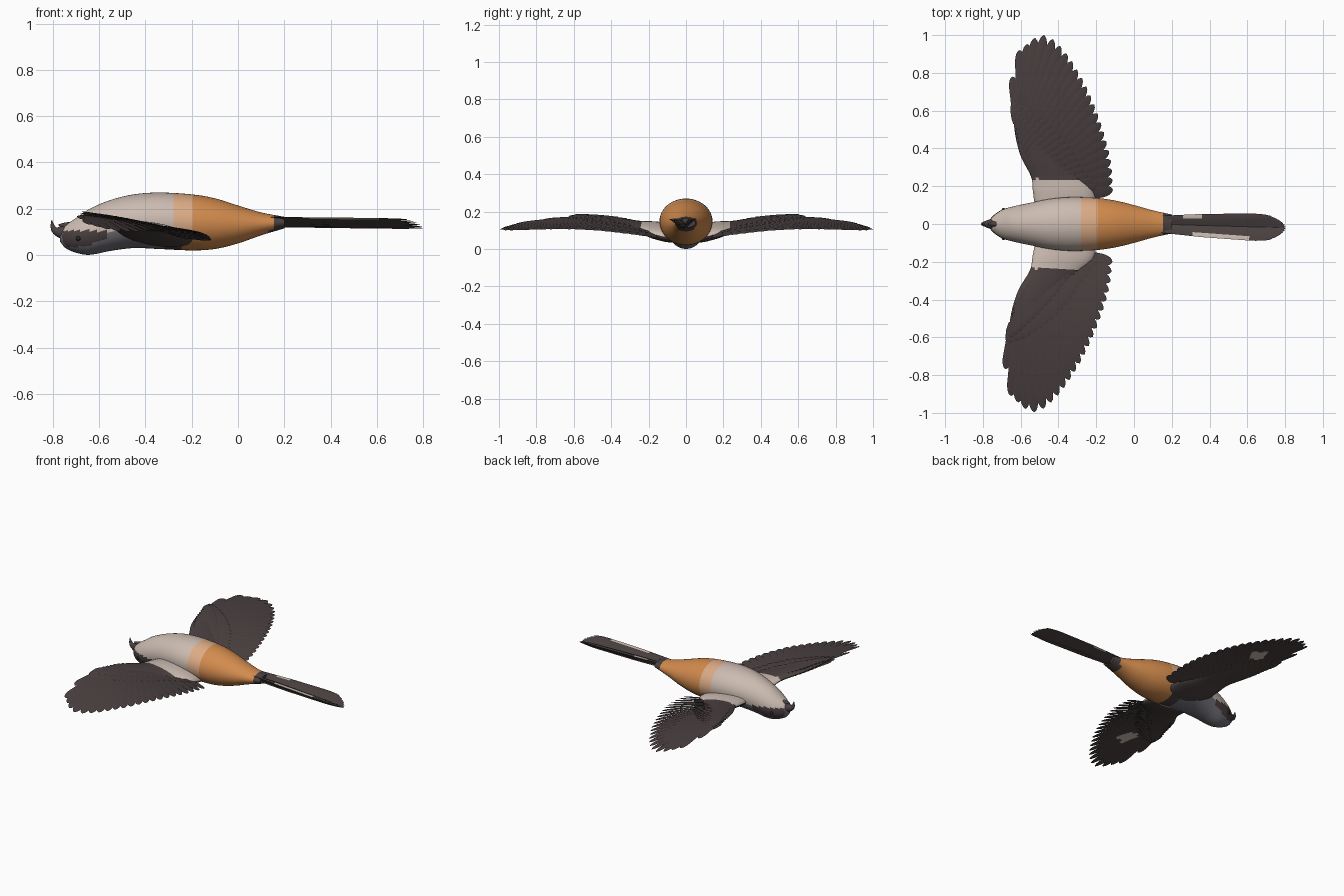
import bpy, bmesh
from math import sin, cos, pi, sqrt, radians
from mathutils import Vector, Matrix

cube = bpy.data.objects.get("Cube")
if cube:
    bpy.data.objects.remove(cube)


def material(name, red, green, blue):
    mat = bpy.data.materials.new(name)
    mat.use_nodes = True
    colour = (red, green, blue, 1)
    mat.diffuse_color = colour
    mat.node_tree.nodes["Principled BSDF"].inputs["Base Color"].default_value = colour
    return mat


MATERIALS = [
    material("dark brown", .07, .052, .052),
    material("cream", .6, .5, .44),
    material("orange", .65, .26, .075),
    material("pale orange", .72, .41, .24),
    material("slate grey", .17, .17, .2),
    material("black", .02, .018, .018),
]
DARK, CREAM, ORANGE, PALE_ORANGE, GREY, BLACK = range(len(MATERIALS))
made = []


def path(points, count):
    """Smooth curve through the points, resampled at even spacing."""
    pts = [Vector(p) for p in points]
    pts = [pts[0] * 2 - pts[1]] + pts + [pts[-1] * 2 - pts[-2]]
    dense = []
    for a, b, c, d in zip(pts, pts[1:], pts[2:], pts[3:]):
        for step in range(20):
            t = step / 20
            dense.append((b * 2 + (c - a) * t + (a * 2 - b * 5 + c * 4 - d) * t ** 2
                          + (b * 3 - a - c * 3 + d) * t ** 3) / 2)
    dense.append(pts[-2])
    lengths = [0]
    for a, b in zip(dense, dense[1:]):
        lengths.append(lengths[-1] + (b - a).length)
    result, k = [], 0
    for i in range(count):
        goal = lengths[-1] * i / (count - 1)
        while k < len(dense) - 2 and lengths[k + 1] < goal:
            k += 1
        span = lengths[k + 1] - lengths[k]
        result.append(dense[k].lerp(dense[k + 1], (goal - lengths[k]) / span))
    return result


def add_loft(bm, rings):
    """Skin a row of closed rings and cap both ends."""
    loops = [[bm.verts.new(p) for p in ring] for ring in rings]
    size = len(loops[0])
    for low, high in zip(loops, loops[1:]):
        for i in range(size):
            j = (i + 1) % size
            bm.faces.new((low[i], low[j], high[j], high[i]))
    bm.faces.new(loops[0])
    bm.faces.new(loops[-1])


def finish(name, bm, rule, transform=None):
    bmesh.ops.recalc_face_normals(bm, faces=bm.faces)
    for face in bm.faces:
        face.material_index = rule(face.calc_center_median(), face.normal)
    if transform:
        bm.transform(transform)
        bmesh.ops.recalc_face_normals(bm, faces=bm.faces)
    mesh = bpy.data.meshes.new(name)
    bm.to_mesh(mesh)
    bm.free()
    for mat in MATERIALS:
        mesh.materials.append(mat)
    obj = bpy.data.objects.new(name, mesh)
    bpy.context.collection.objects.link(obj)
    made.append(obj)


def plain(colour):
    return lambda centre, normal: colour


# Body: belly up, head toward -x; sections are x, top, bottom, half width
sections = [(-.77, .1, .06, .015), (-.745, .128, .03, .045), (-.7, .16, .01, .075),
            (-.64, .2, .001, .093), (-.55, .238, .018, .112), (-.45, .262, .03, .132),
            (-.34, .27, .026, .142), (-.2, .262, .02, .138), (-.1, .245, .026, .124),
            (0, .214, .05, .1), (.1, .184, .085, .072), (.2, .165, .115, .05)]


def body_rule(c, n):
    if c.x > (.155 if c.z > .11 else .135):
        return DARK
    if c.x > (-.2 if c.z > .1 else -.24):
        return ORANGE
    if c.x < -.57 and abs(c.y) > .03:
        mask_floor = .035 + max(0, c.x + .66) * .4
        if mask_floor < c.z < .105:
            return DARK
    if c.z > .1:
        return PALE_ORANGE if c.x > -.28 else CREAM
    return DARK if c.x > -.32 else GREY


bm = bmesh.new()
rings = []
for x, top, bottom, half in path(sections, 90):
    middle, tall = (top + bottom) / 2, (top - bottom) / 2
    rings.append([(x, half * cos(a * pi / 24), middle + tall * sin(a * pi / 24))
                  for a in range(48)])
add_loft(bm, rings)
finish("body", bm, body_rule)


# Beak: hooked upper bill and short lower bill, sections are x, z, radius
def bill(name, profile):
    bm, rings = bmesh.new(), []
    line = path(profile, 14)
    for i, (x, z, r) in enumerate(line):
        ahead = line[min(i + 1, 13)] - line[max(i - 1, 0)]
        across = Vector((-ahead.y, 0, ahead.x)).normalized()
        rings.append([Vector((x, 0, z)) + across * r * sin(a * pi / 8)
                      + Vector((0, r * .9 * cos(a * pi / 8), 0)) for a in range(16)])
    add_loft(bm, rings)
    finish(name, bm, plain(DARK))


bill("upper_bill", [(-.71, .092, .035), (-.76, .098, .028), (-.79, .106, .016),
                    (-.801, .125, .009), (-.805, .152, .001)])
bill("lower_bill", [(-.7, .118, .024), (-.74, .126, .016), (-.775, .13, .003)])

# Eyes
bm = bmesh.new()
for side in (-1, 1):
    spot = Matrix.Translation((-.69, side * .074, .072))
    bmesh.ops.create_uvsphere(bm, u_segments=12, v_segments=8, radius=.011, matrix=spot)
finish("eyes", bm, plain(BLACK))


def add_feather(bm, base, tip, width, height, roll=.14, bow=0):
    """Thin rounded vane whose height follows height(x, y)."""
    along = tip - base
    across = Vector((-along.y, along.x)).normalized()
    rings = []
    for step in range(17):
        t = 1 - (1 - step / 16) ** 1.4
        taper = sqrt(max(.002, 1 - max(0, (t - .78) / .22) ** 2))
        half = width / 2 * min(1, .6 + t) * taper
        ring = []
        for offset, lift in ((-1, 0), (0, .004), (1, 0), (0, -.004)):
            p = base + along * t + across * (offset * half + bow * sin(pi * t))
            ring.append((p.x, p.y, height(p.x, p.y) + roll * offset * half + lift * taper))
        rings.append(ring)
    add_loft(bm, rings)


# Wings: arched sheet of overlapping feathers
def wing_height(x, y):
    rise = .125 + .042 * sin(pi * min(1, max(0, (y - .1) / .9)) ** .95)
    return rise - .14 * (x + .62)


def wing_rule(c, n):
    near_patch = (c.xy - Vector((-.45, .64))).length < .06
    return CREAM if near_patch and n.z < 0 else DARK


def arm_rule(c, n):
    return CREAM if c.y < .235 + .05 * sin(c.x * 40) * (c.x + .4) and n.z > -.2 else DARK


bone = [(-.615, .56), (-.58, .42), (-.5, .3), (-.38, .17)]
flight_tips = [(-.605, .92), (-.485, 1), (-.38, .93), (-.28, .78), (-.21, .63),
               (-.155, .47), (-.12, .32), (-.112, .18)]
covert_tips = [(-.63, .64), (-.55, .61), (-.44, .53), (-.34, .42), (-.27, .3), (-.2, .2)]
arm = [(-.36, .06, .16, .05), (-.375, .17, .16, .04), (-.42, .25, .125, .026),
       (-.5, .36, .1, .02), (-.56, .48, .07, .016), (-.605, .6, .032, .009)]

pivot = Matrix.Translation((-.45, -.15, 0))
right_turn = pivot @ Matrix.Rotation(radians(-3.4), 4, 'Z') @ pivot.inverted()
sides = {"left": Matrix.Identity(4), "right": right_turn @ Matrix.Scale(-1, 4, (0, 1, 0))}

for side, transform in sides.items():
    # Flight feathers, with the short outermost one first
    bm = bmesh.new()
    add_feather(bm, Vector((-.61, .5)), Vector((-.643, .78)), .05, wing_height)
    for base, tip in zip(path(bone, 22), path(flight_tips, 22)):
        add_feather(bm, base, tip, .06, wing_height, bow=-.012)
    finish(side + "_flight_feathers", bm, wing_rule, transform)

    # Coverts, two rows on both faces of the wing
    bm = bmesh.new()
    for reach, layer in ((1, .008), (.62, .014)):
        for face in (-1, 1):
            for base, tip in zip(path(bone, 18), path(covert_tips, 18)):
                start = base + Vector((-.01, -.03))
                add_feather(bm, start, base.lerp(tip, reach), .05,
                            lambda x, y: wing_height(x, y) + face * layer)
    finish(side + "_coverts", bm, plain(DARK), transform)

    # Arm: rounded leading edge joining the shoulder
    bm, rings = bmesh.new(), []
    for x, y, wide, thick in path(arm, 40):
        ring = []
        for a in range(32):
            px = x + wide * cos(a * pi / 16)
            ring.append((px, y, wing_height(px, y) + thick * sin(a * pi / 16)))
        rings.append(ring)
    add_loft(bm, rings)
    finish(side + "_arm", bm, arm_rule, transform)


# Tail: shallow trough of long feathers with pale edges
def tail_rule(c, n):
    pale_right = .2 < c.x < .6 and c.y < -.047 - .06 * (c.x - .2)
    pale_left = .25 < c.x < .36 and c.y > .036
    return CREAM if pale_right or pale_left else DARK


bm = bmesh.new()
for i in range(12):
    k = i - 5.5
    level = .12 + .04 * abs(k) / 5.5
    tip_x = .802 - .0022 * k * k
    add_feather(bm, Vector((.1, k * .005)), Vector((tip_x, -.02 + k * .0098)), .046,
                lambda x, y: level - .012 * (x - .2), roll=.2 if k > 0 else -.2)
finish("tail_feathers", bm, tail_rule)

# Smooth shading with sharp feather edges
bpy.ops.object.select_all(action='DESELECT')
for obj in made:
    obj.select_set(True)
bpy.context.view_layer.objects.active = made[0]
bpy.ops.object.shade_smooth_by_angle(angle=radians(40))
